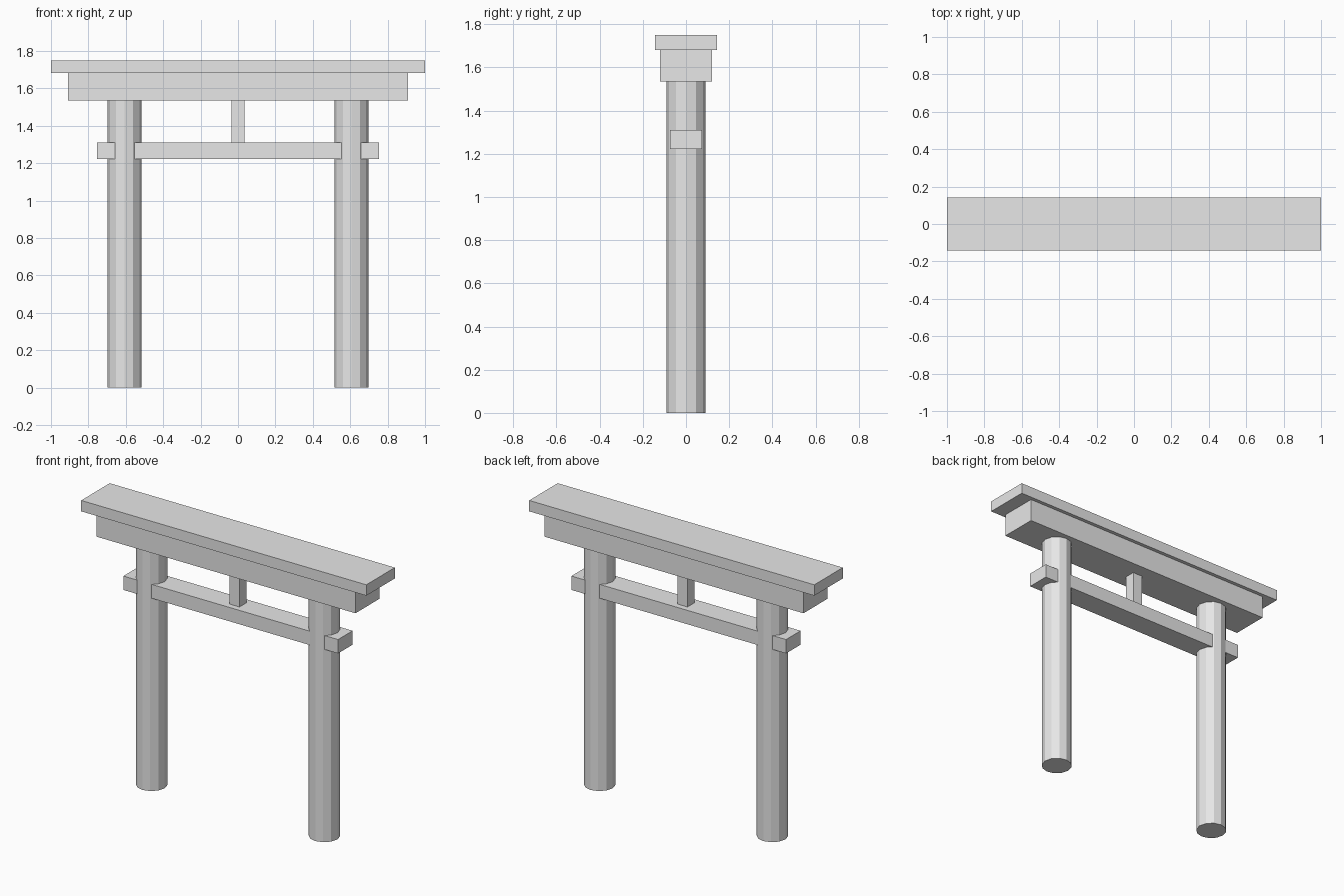
import bpy

if "Cube" in bpy.data.objects:
    bpy.data.objects.remove(bpy.data.objects["Cube"])

# Single stone-grey colour
grey = bpy.data.materials.new("stone_grey")
grey.diffuse_color = (0.8, 0.8, 0.8, 1)
grey.use_nodes = True
grey.node_tree.nodes["Principled BSDF"].inputs["Base Color"].default_value = grey.diffuse_color


def finish(name):
    obj = bpy.context.object
    obj.name = name
    obj.data.materials.append(grey)
    return obj


def beam(name, width, depth, z0, z1):
    """Box centred on the gate, spanning z0 to z1."""
    bpy.ops.mesh.primitive_cube_add(size=1, location=(0, 0, (z0 + z1) / 2))
    obj = finish(name)
    obj.scale = (width, depth, z1 - z0)
    bpy.ops.object.transform_apply(location=False, rotation=False, scale=True)
    return obj


PILLAR_TOP, LINTEL_TOP, CAP_TOP = 1.536, 1.681, 1.75
TIE_BOTTOM, TIE_TOP = 1.222, 1.31

# Twelve-sided pillars
for side, x in (("left", -0.606), ("right", 0.606)):
    bpy.ops.mesh.primitive_cylinder_add(
        vertices=12, radius=0.091, depth=PILLAR_TOP,
        location=(x, 0, PILLAR_TOP / 2))
    finish(side + "_pillar")

# Stacked top beams
beam("lintel", 1.816, 0.24, PILLAR_TOP, LINTEL_TOP)
beam("cap_beam", 2.0, 0.286, LINTEL_TOP, CAP_TOP)

# Tie beam passing through the pillars, and the short central strut
beam("tie_beam", 1.506, 0.146, TIE_BOTTOM, TIE_TOP)
beam("center_strut", 0.07, 0.07, TIE_TOP, PILLAR_TOP)
